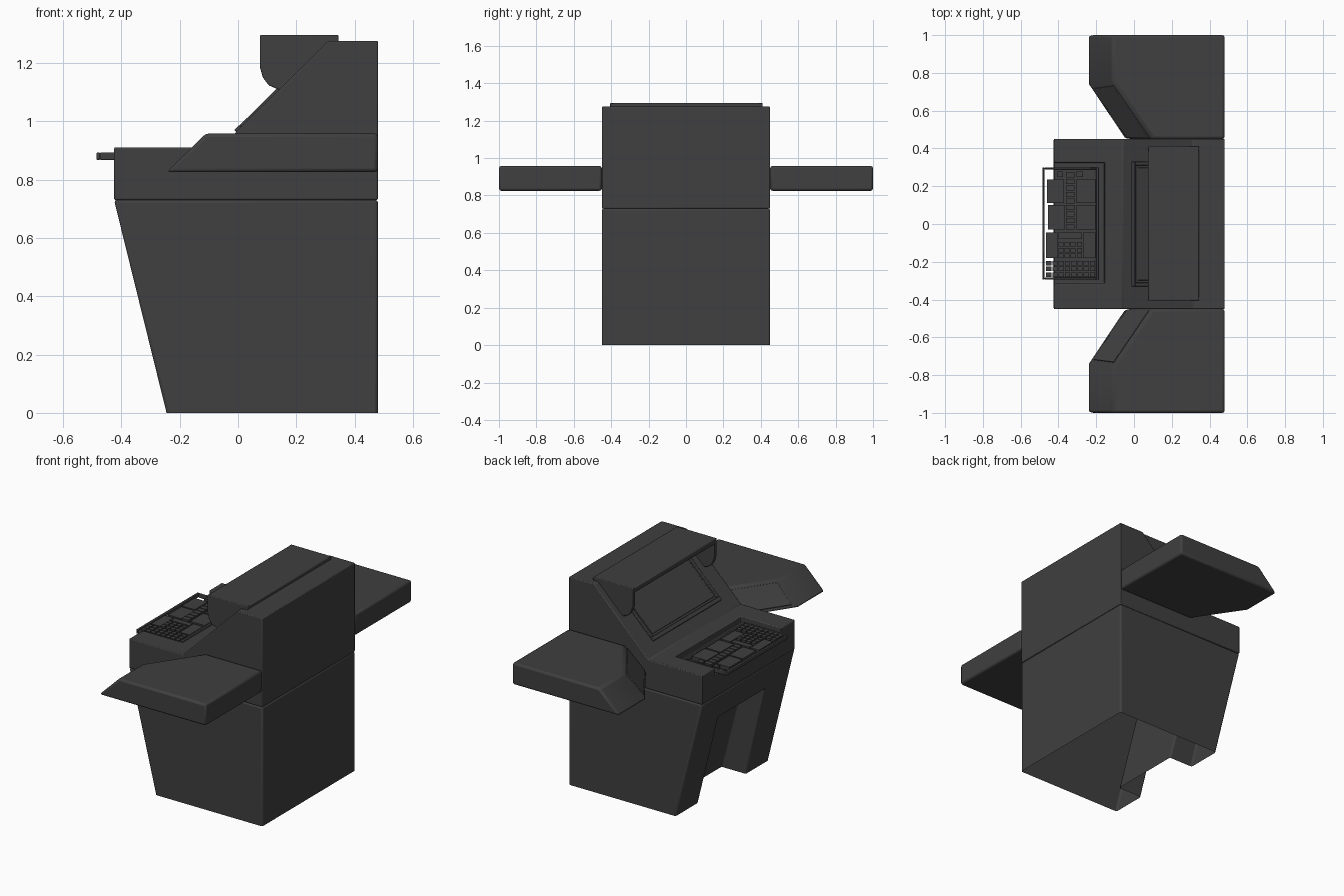
import bpy, bmesh
from math import radians
from mathutils import Vector

if "Cube" in bpy.data.objects:
    bpy.data.objects.remove(bpy.data.objects["Cube"])

charcoal = bpy.data.materials.new("charcoal_grey")
charcoal.use_nodes = True
COLOUR = (0.05, 0.05, 0.05, 1)
charcoal.diffuse_color = COLOUR
charcoal.node_tree.nodes["Principled BSDF"].inputs["Base Color"].default_value = COLOUR


def finish(name, bm, bevel=0.0):
    """Turn a bmesh into a named object with optional edge bevel."""
    bmesh.ops.recalc_face_normals(bm, faces=bm.faces)
    mesh = bpy.data.meshes.new(name)
    bm.to_mesh(mesh)
    bm.free()
    mesh.materials.append(charcoal)
    obj = bpy.data.objects.new(name, mesh)
    bpy.context.collection.objects.link(obj)
    if bevel:
        add_bevel(obj, bevel)
    return obj


def add_bevel(obj, width):
    mod = obj.modifiers.new("soft_edges", 'BEVEL')
    mod.width, mod.segments, mod.limit_method = width, 2, 'ANGLE'
    activate(obj)
    bpy.ops.object.shade_smooth_by_angle(angle=radians(35))


def activate(obj):
    bpy.ops.object.select_all(action='DESELECT')
    obj.select_set(True)
    bpy.context.view_layer.objects.active = obj


def loft(name, lower, upper, bevel=0.0):
    """Solid between two matching loops of 3D points."""
    bm = bmesh.new()
    a = [bm.verts.new(p) for p in lower]
    b = [bm.verts.new(p) for p in upper]
    bm.faces.new(a)
    bm.faces.new(b)
    for i in range(len(a)):
        j = (i + 1) % len(a)
        bm.faces.new((a[i], a[j], b[j], b[i]))
    return finish(name, bm, bevel)


def extrude_y(name, profile, y0, y1, bevel=0.0):
    """Solid with an x-z profile running from y0 to y1."""
    return loft(name, [(x, y0, z) for x, z in profile],
                [(x, y1, z) for x, z in profile], bevel)


def add_box(bm, x0, x1, y0, y1, z0, z1):
    verts = bmesh.ops.create_cube(bm, size=1)["verts"]
    for v in verts:
        v.co = ((x0 + x1) / 2 + v.co.x * (x1 - x0),
                (y0 + y1) / 2 + v.co.y * (y1 - y0),
                (z0 + z1) / 2 + v.co.z * (z1 - z0))


def carve(obj, cutter):
    mod = obj.modifiers.new("carve", 'BOOLEAN')
    mod.object, mod.solver = cutter, 'EXACT'
    activate(obj)
    bpy.ops.object.modifier_apply(modifier=mod.name)
    bpy.data.objects.remove(cutter)


# Lower cabinet with a leaning front, a knee space and an open underside
cabinet = extrude_y("lower_cabinet", [(-0.245, 0), (0.48, 0), (0.48, 0.73), (-0.425, 0.73)],
                    -0.45, 0.45)
carve(cabinet, extrude_y("knee_cutter", [(-0.6, -0.1), (-0.055, -0.1), (-0.22, 0.56), (-0.6, 0.56)],
                         -0.23, 0.23))
bm = bmesh.new()
bm.from_mesh(cabinet.data)
underside = [f for f in bm.faces if f.calc_center_median().z < 0.001]
bmesh.ops.delete(bm, geom=underside, context='FACES')
bm.to_mesh(cabinet.data)
bm.free()
add_bevel(cabinet, 0.01)

# Upper body with the sloping display face and the keyboard recess
body = extrude_y("upper_body", [(-0.425, 0.73), (0.48, 0.73), (0.48, 1.275), (0.31, 1.275),
                                (-0.06, 0.91), (-0.425, 0.91)], -0.45, 0.45)
carve(body, extrude_y("recess_cutter", [(-0.6, 0.866), (-0.155, 0.866), (-0.155, 1), (-0.6, 1)],
                      -0.315, 0.325))
add_bevel(body, 0.005)

# Side wings with chamfered front and diagonal edges
LOW, HIGH = 0.825, 0.958
foot = [(0.48, 0.45), (0.48, 1), (-0.245, 1), (-0.245, 0.74), (-0.05, 0.45)]
top = [(0.48, 0.45), (0.48, 1), (-0.11, 1), (-0.11, 0.76), (0.1, 0.45)]
for side, label in ((1, "left"), (-1, "right")):
    low = [Vector((x, y * side, LOW)) for x, y in foot]
    high = [Vector((x, y * side, HIGH)) for x, y in top]
    loft(label + "_wing", low, high, 0.012)
    # Thin raised panel on the diagonal chamfer
    corners = [low[3], low[4], high[4], high[3]]
    normal = (corners[1] - corners[0]).cross(corners[3] - corners[0]).normalized()
    if normal.z < 0:
        normal.negate()
    spots = []
    for u, v in ((0.08, 0.12), (0.97, 0.12), (0.97, 0.9), (0.08, 0.9)):
        spots.append(corners[0].lerp(corners[1], u).lerp(corners[3].lerp(corners[2], u), v))
    loft(label + "_wing_panel", [p - normal * 0.004 for p in spots],
         [p + normal * 0.005 for p in spots], 0.003)

# Display hood: top shelf with two rounded cheeks
extrude_y("hood_top", [(0.075, 1.262), (0.345, 1.262), (0.345, 1.295), (0.075, 1.295)],
          -0.405, 0.41, 0.006)
cheek = [(0.345, 1.295), (0.075, 1.295), (0.075, 1.185), (0.085, 1.15), (0.105, 1.123),
         (0.14, 1.108), (0.2, 1.11), (0.345, 1.25)]
extrude_y("left_hood_cheek", cheek, 0.385, 0.41, 0.004)
extrude_y("right_hood_cheek", cheek, -0.405, -0.38, 0.004)

# Raised bezel around the display, laid along the slope
base = Vector((-0.06, 0, 0.91))
along = (Vector((0.31, 0, 1.275)) - base).normalized()
out = Vector((-along.z, 0, along.x))


def slope_plate(name, s0, s1, y0, y1, rise):
    ring = [(s0, y0), (s1, y0), (s1, y1), (s0, y1)]
    flat = [base + along * s + Vector((0, y, 0)) for s, y in ring]
    loft(name, [p - out * 0.005 for p in flat], [p + out * rise for p in flat], 0.003)


slope_plate("bezel_bottom", 0.075, 0.1, -0.33, 0.33, 0.01)
slope_plate("bezel_left", 0.1, 0.42, 0.31, 0.33, 0.008)
slope_plate("bezel_right", 0.1, 0.42, -0.33, -0.31, 0.008)
slope_plate("display_glass", 0.112, 0.42, -0.298, 0.298, 0.004)

# Keyboard rim, open in the middle
bm = bmesh.new()
Z0, Z1 = 0.867, 0.893
add_box(bm, -0.485, -0.473, -0.295, 0.3, Z0, Z1)
add_box(bm, -0.2, -0.188, -0.295, 0.3, Z0, Z1)
add_box(bm, -0.473, -0.2, -0.295, -0.283, Z0, Z1)
add_box(bm, -0.473, -0.2, 0.288, 0.3, Z0, Z1)
finish("keyboard_rim", bm, 0.004)

# Keys: large pads, then grids of small keys
bm = bmesh.new()
for x0, x1, y0, y1 in ((-0.46, -0.37, 0.11, 0.235), (-0.455, -0.365, -0.03, 0.1),
                       (-0.305, -0.205, 0.11, 0.235), (-0.305, -0.205, -0.03, 0.1),
                       (-0.465, -0.405, -0.18, -0.045), (-0.27, -0.205, -0.18, -0.045),
                       (-0.4, -0.275, -0.08, -0.045)):
    add_box(bm, x0, x1, y0, y1, Z0, Z1 - 0.004)


def key_grid(x0, x1, nx, y0, y1, ny, gap=0.006):
    dx, dy = (x1 - x0) / nx, (y1 - y0) / ny
    for i in range(nx):
        for j in range(ny):
            add_box(bm, x0 + i * dx, x0 + (i + 1) * dx - gap,
                    y0 + j * dy, y0 + (j + 1) * dy - gap, Z0, Z1)


key_grid(-0.465, -0.2, 8, -0.28, -0.19, 3)
key_grid(-0.4, -0.27, 4, -0.18, -0.09, 3)
key_grid(-0.36, -0.308, 1, -0.03, 0.28, 9)
key_grid(-0.405, -0.37, 1, 0.25, 0.285, 1)
key_grid(-0.305, -0.265, 1, 0.25, 0.285, 1)
finish("keyboard_keys", bm)
